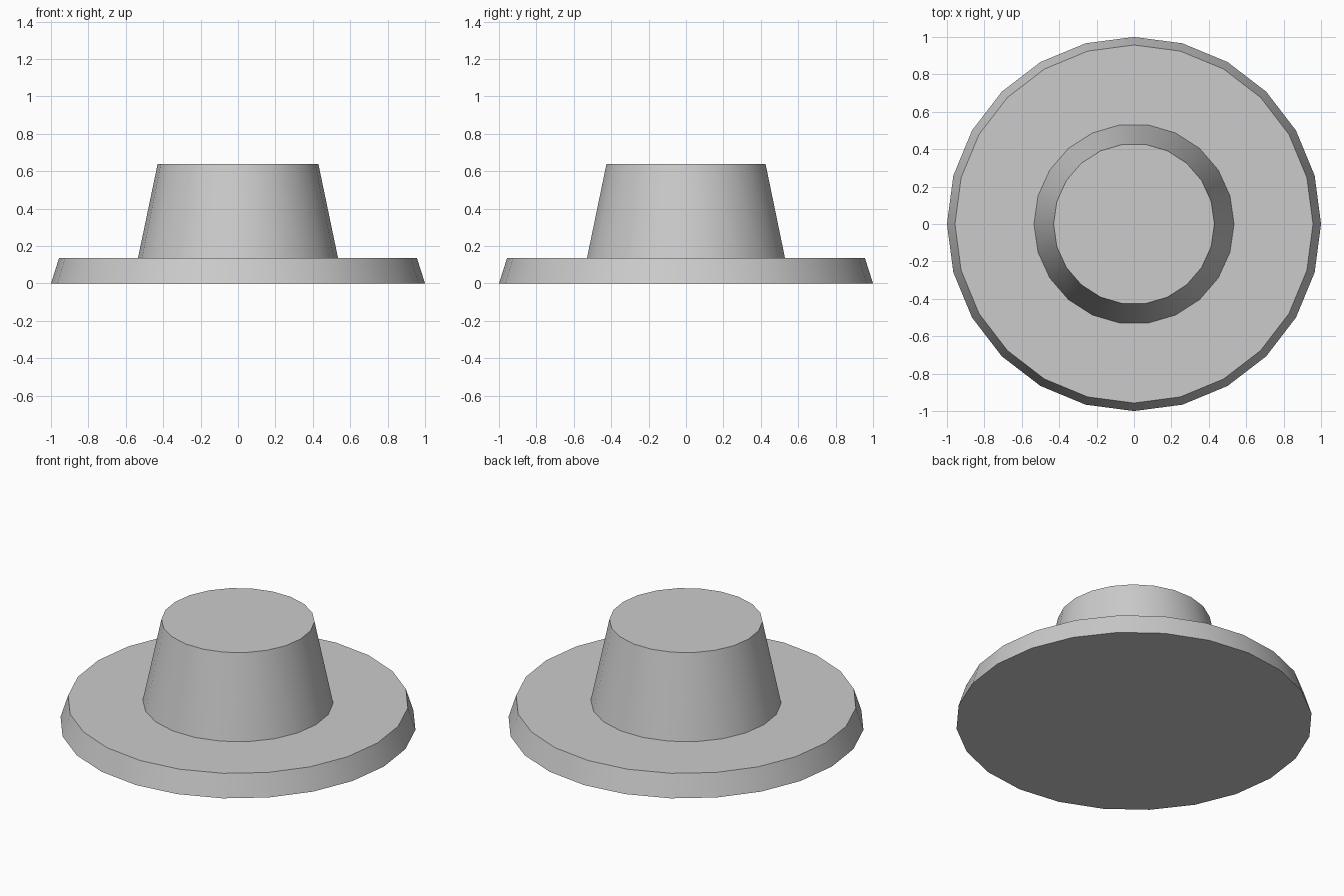
import bpy
import bmesh
import math
from mathutils import Matrix

cube = bpy.data.objects.get("Cube")
if cube:
    bpy.data.objects.remove(cube, do_unlink=True)

grey = bpy.data.materials.new("light_grey")
grey.use_nodes = True
colour = (0.6, 0.6, 0.6, 1)
grey.diffuse_color = colour
grey.node_tree.nodes["Principled BSDF"].inputs["Base Color"].default_value = colour


def tapered_disc(name, sides, r_bottom, r_top, z_bottom, z_top, closed_bottom=True):
    """Tapered cylinder with a corner on the x axis and smooth sides."""
    bm = bmesh.new()
    bmesh.ops.create_cone(
        bm, cap_ends=True, segments=sides, radius1=r_bottom, radius2=r_top,
        depth=z_top - z_bottom,
        matrix=Matrix.Translation((0, 0, (z_bottom + z_top) / 2))
        @ Matrix.Rotation(math.pi / 2, 4, "Z"))
    if not closed_bottom:
        caps = [f for f in bm.faces if f.normal.z < -0.9]
        bmesh.ops.delete(bm, geom=caps, context="FACES_ONLY")
    mesh = bpy.data.meshes.new(name)
    bm.to_mesh(mesh)
    bm.free()
    mesh.materials.append(grey)
    obj = bpy.data.objects.new(name, mesh)
    bpy.context.collection.objects.link(obj)
    bpy.ops.object.select_all(action="DESELECT")
    obj.select_set(True)
    bpy.context.view_layer.objects.active = obj
    bpy.ops.object.shade_smooth_by_angle(angle=math.radians(30))
    return obj


# Wide base flange
tapered_disc("base_flange", 24, 1.0, 0.957, 0, 0.135)

# Raised hub, open where it meets the flange
tapered_disc("raised_hub", 22, 0.535, 0.43, 0.135, 0.638, closed_bottom=False)
